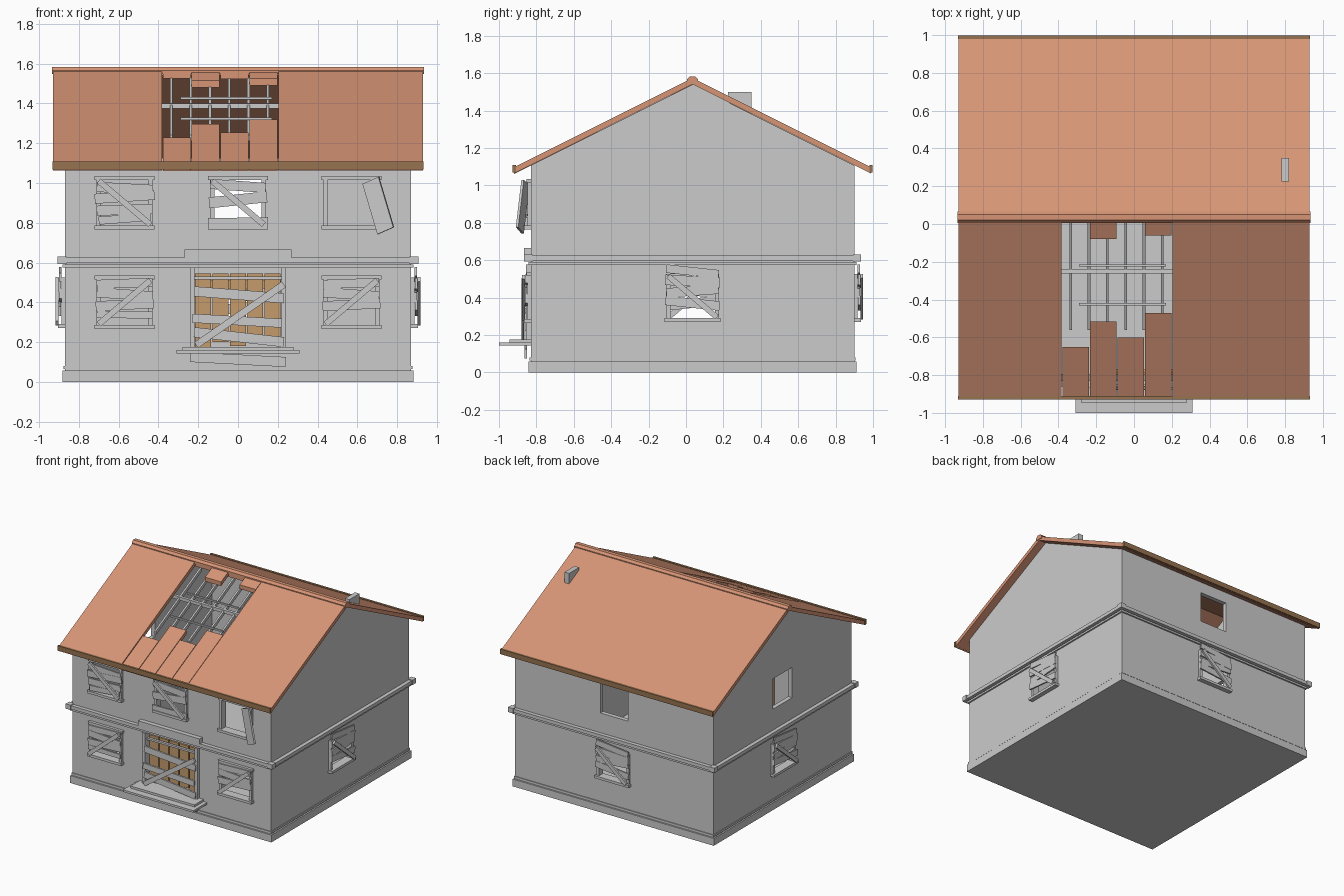
import bpy, bmesh, math
from mathutils import Vector, Matrix

if "Cube" in bpy.data.objects:
    bpy.data.objects.remove(bpy.data.objects["Cube"])

def material(name, rgb):
    m = bpy.data.materials.new(name)
    m.diffuse_color = (*rgb, 1)
    m.use_nodes = True
    m.node_tree.nodes["Principled BSDF"].inputs["Base Color"].default_value = m.diffuse_color
    return m

TILE = material("roof_tile", (0.68, 0.30, 0.18))
TRIM = material("dark_wood", (0.31, 0.17, 0.08))
WOOD = material("door_wood", (0.56, 0.33, 0.15))
I = Matrix.Identity(4)
YC = 0.035                                   # ridge line
HX, HY = 0.87, 0.865                         # half size of the walls

def prism(name, pts, ext, mat=None, M=I):
    """Flat outline swept along a vector."""
    bm = bmesh.new()
    f = bm.faces.new([bm.verts.new(p) for p in pts])
    r = bmesh.ops.extrude_face_region(bm, geom=[f])
    bmesh.ops.translate(bm, vec=Vector(ext), verts=[v for v in r["geom"] if isinstance(v, bmesh.types.BMVert)])
    bmesh.ops.transform(bm, matrix=M, verts=bm.verts)
    bmesh.ops.recalc_face_normals(bm, faces=bm.faces)
    me = bpy.data.meshes.new(name)
    bm.to_mesh(me)
    bm.free()
    ob = bpy.data.objects.new(name, me)
    bpy.context.collection.objects.link(ob)
    if mat:
        me.materials.append(mat)
    return ob

def box(name, x0, x1, y0, y1, z0, z1, mat=None, M=I):
    return prism(name, [(x0, y0, z0), (x1, y0, z0), (x1, y1, z0), (x0, y1, z0)], (0, 0, z1 - z0), mat, M)

def board(name, M, a, b, w, y=-0.034, t=0.014):
    """Plank from a to b (x, z) lying on a wall."""
    a, b = Vector(a), Vector(b)
    d = (b - a).normalized()
    n = Vector((-d.y, d.x)) * w / 2
    pts = [(p.x, y, p.y) for p in (a - n, b - n, b + n, a + n)]
    return prism(name, pts, (0, t, 0), None, M)

# Wall frames: x along the wall, -y outward
def wall(x, y, deg):
    return Matrix.Translation((x, y, 0)) @ Matrix.Rotation(math.radians(deg), 4, 'Z')
FRONT, BACK = wall(0, YC - HY, 0), wall(0, YC + HY, 180)
RIGHT, LEFT = wall(HX, YC, 90), wall(-HX, YC, -90)

# Hollow gabled walls
def gable(name, hx, hy, z0, eave, apex):
    prof = [(-hy, z0), (hy, z0), (hy, eave), (0, apex), (-hy, eave)]
    return prism(name, [(-hx, YC + y, z) for y, z in prof], (2 * hx, 0, 0))

walls = gable("walls", HX, HY, 0.02, 1.107, 1.54)
cutters = [gable("cut_inside", HX - 0.035, HY - 0.035, 0.06, 1.2, 1.7)]

def opening(M, cx, z0, z1, hw=0.12):
    cutters.append(box("cut_opening", cx - hw, cx + hw, -0.1, 0.1, z0, z1, None, M))

# Boarded windows: boards are (left z, right z, half length, width) about the centre
def window(name, M, cx, cz, boards, diag=0, lintel=True):
    opening(M, cx, cz - 0.115, cz + 0.12)
    for s in (-1, 1):
        x = cx + s * 0.13
        box(name + "_jamb", x - 0.011, x + 0.011, -0.018, 0.02, cz - 0.12, cz + 0.12, None, M)
    if lintel:
        box(name + "_lintel", cx - 0.15, cx + 0.15, -0.022, 0.02, cz + 0.115, cz + 0.135, None, M)
    box(name + "_sill", cx - 0.15, cx + 0.15, -0.035, 0.02, cz - 0.135, cz - 0.115, None, M)
    for i, (l, r, h, w) in enumerate(boards):
        board(name + "_board", M, (cx - h, cz + l), (cx + h, cz + r), w, -0.03 - 0.002 * (i % 2), 0.012)
    if diag:
        board(name + "_brace", M, (cx - 0.13, cz - diag * 0.11), (cx + 0.13, cz + diag * 0.11), 0.03, -0.046, 0.014)

A = [(0.08, 0.065, 0.14, 0.05), (0.02, 0.04, 0.15, 0.05), (-0.04, -0.03, 0.14, 0.05), (-0.09, -0.07, 0.13, 0.04)]
B = [(0.095, 0.075, 0.14, 0.05), (0.0, 0.03, 0.145, 0.055), (-0.10, -0.095, 0.15, 0.045)]
C = [(0.09, 0.10, 0.14, 0.045), (0.05, 0.03, 0.14, 0.05), (-0.02, -0.005, 0.145, 0.05), (-0.06, -0.065, 0.14, 0.035)]
D = [(0.15, 0.12, 0.14, 0.045), (0.09, 0.075, 0.145, 0.055), (0.02, 0.04, 0.14, 0.05), (-0.02, -0.05, 0.145, 0.05)]
window("upper_left_window", FRONT, -0.57, 0.90, A, -1)
window("upper_middle_window", FRONT, 0, 0.90, B, -1)
window("upper_right_window", FRONT, 0.57, 0.90, [])
window("lower_left_window", FRONT, -0.57, 0.40, C, 1)
window("lower_right_window", FRONT, 0.57, 0.40, C[:3], 1)
for nm, M in (("right_window", RIGHT), ("left_window", LEFT), ("back_window", BACK)):
    window(nm, M, 0, 0.405, D, -1, False)
opening(BACK, 0, 0.78, 1.02)
opening(LEFT, 0, 0.79, 1.03)
opening(FRONT, 0, 0.175, 0.575, 0.22)

for c in cutters:
    m = walls.modifiers.new("cut", 'BOOLEAN')
    m.operation, m.solver, m.object = 'DIFFERENCE', 'EXACT', c
bpy.context.view_layer.update()
me = bpy.data.meshes.new_from_object(walls.evaluated_get(bpy.context.evaluated_depsgraph_get()))
walls.modifiers.clear()
walls.data = me
for c in cutters:
    bpy.data.objects.remove(c)

# Loose shutter hanging at the upper right window
p, q, r = Vector((0.625, -0.85, 0.995)), Vector((0.705, -0.88, 1.03)), Vector((0.70, -0.88, 0.742))
n = (q - p).cross(r - p).normalized() * 0.014
prism("hanging_shutter", [p, q, q + r - p, r], n)

# Plinth and belt course
def ring(name, out, z0, z1):
    """Band running round the house."""
    for s in (-1, 1):
        y = YC + s * HY
        box(name, -HX - out, HX + out, min(y, y + s * out), max(y, y + s * out), z0, z1)
        x = s * HX
        box(name, min(x, x + s * out), max(x, x + s * out), YC - HY, YC + HY, z0, z1)

box("floor", -HX - 0.012, HX + 0.012, YC - HY - 0.012, YC + HY + 0.012, 0, 0.058)
ring("plinth_moulding", 0.006, 0.064, 0.08)
ring("belt_lower", 0.012, 0.575, 0.59)
ring("belt_upper", 0.03, 0.597, 0.624)
for sx in (-1, 1):
    for sy in (-1, 1):
        x, y = sx * 0.884, YC + sy * 0.879
        box("belt_corner", x - 0.022, x + 0.022, y - 0.022, y + 0.022, 0.592, 0.63)

# Doorway
box("door_head", -0.27, 0.27, -0.035, 0.01, 0.624, 0.665, None, FRONT)
for s in (-1, 1):
    box("door_post", s * 0.23 - 0.012, s * 0.23 + 0.012, -0.025, 0.02, 0.175, 0.576, None, FRONT)
box("door_transom", -0.22, 0.22, 0.0, 0.02, 0.515, 0.53, None, FRONT)
for i, z in enumerate((0.175, 0.20, 0.18, 0.21, 0.19)):
    x = -0.215 + i * 0.087
    box("door_plank", x, x + 0.08, 0.03, 0.045, z, 0.545, WOOD, FRONT)
box("door_rail", -0.215, 0.215, 0.045, 0.06, 0.47, 0.51, WOOD, FRONT)
for a, b, w in (((-0.22, 0.455), (0.23, 0.42), 0.05), ((-0.23, 0.32), (0.22, 0.295), 0.045),
                ((-0.22, 0.25), (0.23, 0.20), 0.05), ((-0.24, 0.125), (0.24, 0.10), 0.05)):
    board("door_board", FRONT, a, b, w)
board("door_brace", FRONT, (-0.21, 0.185), (0.23, 0.49), 0.035, -0.05)
box("step_lower", -0.31, 0.31, -1.0, -0.82, 0.143, 0.159)
box("step_upper", -0.28, 0.28, -0.945, -0.82, 0.159, 0.176)

# Roof
def roof(name, x0, x1, d0, d1, side=-1, drop=0.0, t=0.033, mat=TILE):
    """Sloped slab, d is the distance from the ridge."""
    z = lambda d: 1.574 - drop - 0.5 * d
    prof = [(d0, z(d0)), (d1, z(d1)), (d1, z(d1) - t), (d0, z(d0) - t)]
    return prism(name, [(x0, YC + side * d, h) for d, h in prof], (x1 - x0, 0, 0), mat)

roof("roof_back", -0.93, 0.93, 0, 0.955, 1)
roof("roof_front_left", -0.93, -0.383, 0, 0.955)
roof("roof_front_right", 0.203, 0.93, 0, 0.955)
for i, (top, low) in enumerate(((0.025, 0.685), (0.115, 0.55), (0.03, 0.635), (0.095, 0.505))):
    x = -0.38 + i * 0.145
    roof("broken_strip_upper", x + 0.002, x + 0.143, 0, top, -1, 0.003)
    roof("broken_strip_lower", x + 0.002, x + 0.143, low, 0.955, -1, 0.003)
cap = [(-0.03, 1.548), (-0.03, 1.566), (-0.015, 1.583), (0.015, 1.583), (0.03, 1.566), (0.03, 1.548)]
prism("ridge_cap", [(-0.935, YC + y, z) for y, z in cap], (1.87, 0, 0), TILE)
for s in (-1, 1):
    y = YC + s * 0.954
    box("fascia", -0.932, 0.932, y - 0.009, y + 0.009, 1.068, 1.108, TRIM)

# Exposed rafters and purlins
for i in range(6):
    x = -0.335 + i * 0.097
    roof("rafter", x - 0.007, x + 0.007, 0.015, 0.595, -1, 0.035, 0.03, None)
box("purlin", -0.84, 0.84, -0.262, -0.238, 1.375, 1.40)
for y, z in ((-0.22, 1.425), (-0.425, 1.322)):
    box("batten", -0.29, 0.17, y - 0.006, y + 0.006, z - 0.006, z + 0.006)

# Flue stub on the back slope
box("flue", 0.78, 0.82, 0.225, 0.35, 1.38, 1.50)
